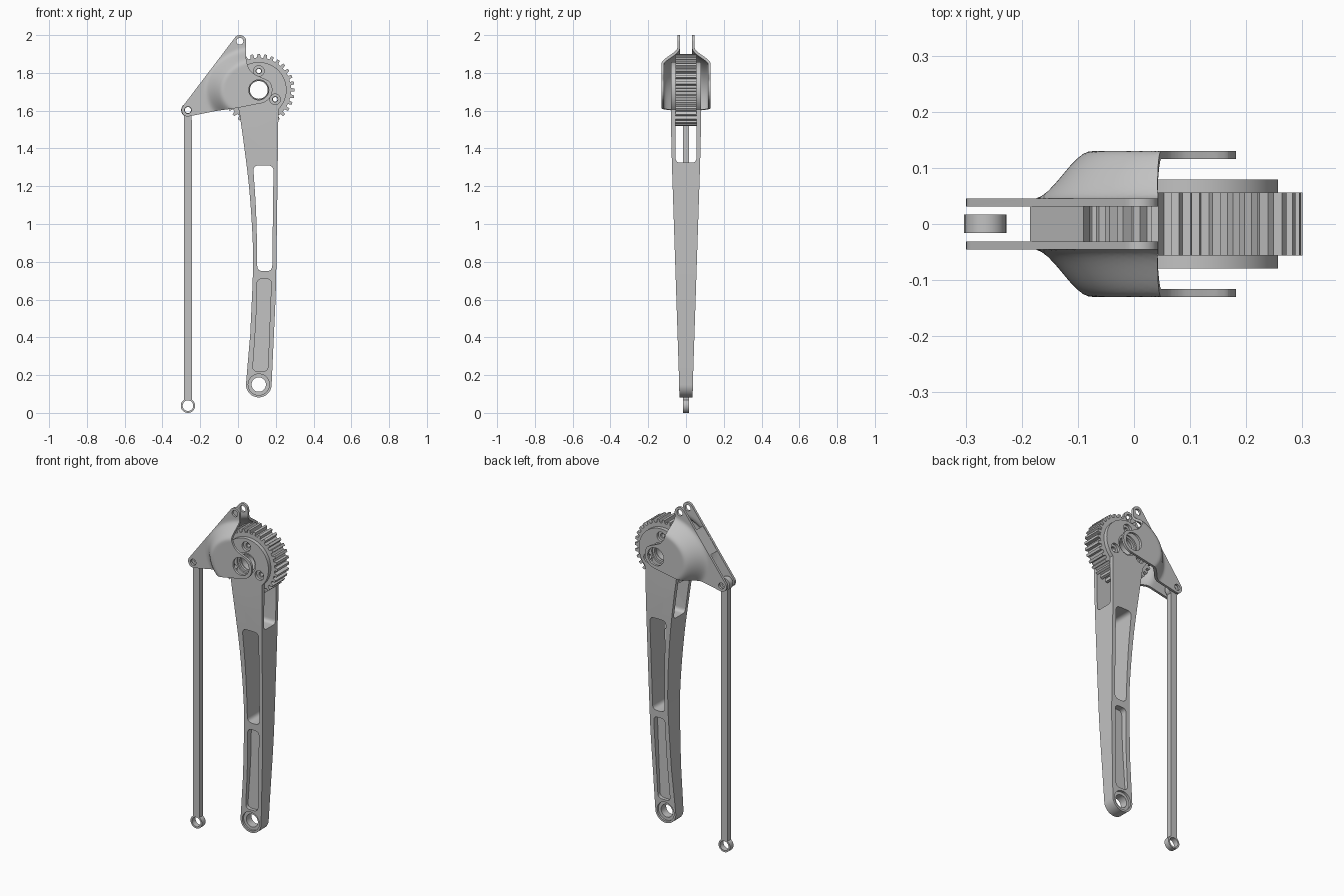
import bpy, bmesh
from math import sin, cos, pi, radians, hypot
from mathutils import Vector

cube = bpy.data.objects.get("Cube")
if cube:
    bpy.data.objects.remove(cube)

grey = bpy.data.materials.new("machined_grey")
grey.use_nodes = True
GREY = (0.54, 0.54, 0.54, 1)
grey.diffuse_color = GREY
grey.node_tree.nodes["Principled BSDF"].inputs["Base Color"].default_value = GREY

PIVOT = (0.11, 1.71)
FOOT = (0.11, 0.15)
ROD_EYE = (-0.265, 1.603)
TOP_EYE = (0.01, 1.967)


# ---- helpers ----
def make(name, bm):
    bmesh.ops.recalc_face_normals(bm, faces=bm.faces)
    if bm.calc_volume(signed=True) < 0:
        bmesh.ops.reverse_faces(bm, faces=bm.faces)
    me = bpy.data.meshes.new(name)
    bm.to_mesh(me)
    bm.free()
    ob = bpy.data.objects.new(name, me)
    me.materials.append(grey)
    bpy.context.collection.objects.link(ob)
    return ob


def prism(name, pts, a, b, axis="y"):
    """Extrude an outline from a to b along y (outline in xz) or x (outline in yz)."""
    bm = bmesh.new()
    place = (lambda p, d: (p[0], d, p[1])) if axis == "y" else (lambda p, d: (d, p[0], p[1]))
    near = [bm.verts.new(place(p, a)) for p in pts]
    far = [bm.verts.new(place(p, b)) for p in pts]
    bm.faces.new(near)
    bm.faces.new(far[::-1])
    for i in range(len(pts)):
        bm.faces.new((near[i - 1], far[i - 1], far[i], near[i]))
    return make(name, bm)


def arc(c, r, a0, a1, n=24):
    return [(c[0] + r * cos(radians(a0 + (a1 - a0) * i / n)),
             c[1] + r * sin(radians(a0 + (a1 - a0) * i / n))) for i in range(n + 1)]


def disc(name, c, r, a, b, n=40):
    return prism(name, arc(c, r, 0, 360, n)[:-1], a, b)


def spline(pts, n=6):
    """Smooth curve through the points."""
    v = [Vector(p) for p in pts]
    v = [2 * v[0] - v[1]] + v + [2 * v[-1] - v[-2]]
    out = []
    for p0, p1, p2, p3 in zip(v, v[1:], v[2:], v[3:]):
        for i in range(n):
            t = i / n
            out.append(tuple(0.5 * (2 * p1 + (p2 - p0) * t + (2 * p0 - 5 * p1 + 4 * p2 - p3) * t * t
                                    + (3 * p1 - p0 - 3 * p2 + p3) * t ** 3)))
    return out + [tuple(v[-2])]


def rounded(pts, r, n=6):
    """Polygon with rounded corners (gentle bends of curves stay as they are)."""
    v = [Vector(p) for p in pts]
    out = []
    for i, p in enumerate(v):
        a, b = v[i - 1] - p, v[(i + 1) % len(v)] - p
        if a.angle(b) > radians(150):
            out.append(tuple(p))
            continue
        s, e = p + a.normalized() * r, p + b.normalized() * r
        for k in range(n + 1):
            t = k / n
            out.append(tuple(s * (1 - t) ** 2 + p * 2 * t * (1 - t) + e * t * t))
    return out


def evaluated(ob):
    bpy.context.view_layer.update()
    ev = ob.evaluated_get(bpy.context.evaluated_depsgraph_get())
    return bpy.data.meshes.new_from_object(ev)


def bake(ob):
    me = evaluated(ob)
    ob.modifiers.clear()
    ob.data = me


def boolean(ob, cutter, op="DIFFERENCE"):
    """Apply a cut; if a solver returns nothing, try the next one."""
    m = ob.modifiers.new("bool", "BOOLEAN")
    m.operation, m.object = op, cutter
    for solver in ("EXACT", "MANIFOLD", "FLOAT"):
        m.solver = solver
        me = evaluated(ob)
        if me.polygons:
            break
    ob.modifiers.clear()
    if me.polygons:
        ob.data = me
    bpy.data.objects.remove(cutter)


def drill(ob, c, r, a=-0.3, b=0.3):
    boolean(ob, disc("drill", c, r, a, b))


# ---- main arm: side outline crossed with the tapering edge outline ----
left = spline([(0.006, 1.6), (0.03, 1.43), (0.058, 1.2), (0.076, 0.95), (0.079, 0.75), (0.065, 0.42)])
right = spline([(0.187, 0.35), (0.2, 0.65), (0.206, 1.0), (0.21, 1.3)])
outline = left + arc(FOOT, 0.068, 180, 360) + right + arc(PIVOT, 0.147, -45, 225, 60)[:-1]
arm = prism("main_arm", outline, -0.2, 0.2)
edge = [(0.034, -0.1), (0.036, 0.15), (0.075, 1.33), (0.079, 1.5), (0.079, 2.1)]
boolean(arm, prism("taper", edge + [(-y, z) for y, z in reversed(edge)], -0.5, 0.5, "x"), "INTERSECT")

# fork slot that straddles the gear
fork = rounded([(-0.055, 1.325), (0.055, 1.325), (0.055, 2.2), (-0.055, 2.2)], 0.025)
boolean(arm, prism("fork_slot", fork, -0.5, 0.5, "x"))

# open window and the two shallow pockets
window = spline([(0.08, 1.31), (0.094, 1.1), (0.1, 0.92), (0.102, 0.75)], 3) + [(0.181, 0.75), (0.188, 1.31)]
boolean(arm, prism("window", rounded(window, 0.03), -0.3, 0.3))
pocket = spline([(0.101, 0.71), (0.096, 0.5), (0.077, 0.22)], 3) + [(0.158, 0.22), (0.177, 0.71)]
for s in (-1, 1):
    boolean(arm, prism("pocket", rounded(pocket, 0.028), s * 0.018, s * 0.3))

# foot eye, pivot bore and bolt holes
bolts = [arc(PIVOT, 0.1, a, a, 1)[0] for a in (90, 210, 330)]
drill(arm, FOOT, 0.038)
drill(arm, PIVOT, 0.05)
for s in (-1, 1):
    drill(arm, FOOT, 0.056, s * 0.024, s * 0.3)
    drill(arm, PIVOT, 0.062, s * 0.07, s * 0.3)
    for p in bolts:
        drill(arm, p, 0.028, s * 0.064, s * 0.3)
for p in bolts:
    drill(arm, p, 0.014)

# ---- gear ----
teeth = 32
gear_pts = []
for i in range(teeth):
    for f, r in ((-0.29, 0.171), (-0.19, 0.19), (0.19, 0.19), (0.29, 0.171)):
        gear_pts += arc(PIVOT, r, (i + f) * 360 / teeth, 0, 1)[:1]
gear = prism("gear", gear_pts, -0.056, 0.056)
drill(gear, PIVOT, 0.047)
for p in bolts:
    drill(gear, p, 0.012)

# ---- rocker cheeks: flat at the eyes, bulging out around the pivot ----
bm = bmesh.new()
bmesh.ops.create_grid(bm, x_segments=56, y_segments=56, size=0.29)
for v in bm.verts:
    x, z = v.co.x - 0.06, v.co.y + 1.79
    d = hypot(x - PIVOT[0], 1.25 * (z - PIVOT[1]))
    t = min(max((d - 0.185) / 0.105, 0), 1)
    v.co = (x, 0.13 - 0.085 * t * t * (3 - 2 * t), z)
cheek = make("rocker_cheeks", bm)
facing = sum(p.normal.y for p in cheek.data.polygons)
m = cheek.modifiers.new("thickness", "SOLIDIFY")
m.thickness, m.offset = 0.014, -1 if facing > 0 else 1
bake(cheek)

inner = spline([(0.043, 1.955), (0.043, 1.88), (0.055, 1.83), (0.08, 1.798), (0.115, 1.78), (0.15, 1.765)], 4)
shape = (arc(ROD_EYE, 0.034, 270, 143, 14) + arc(TOP_EYE, 0.033, 143, 0, 14) + inner
         + arc(PIVOT, 0.072, 38, -80, 20) + [(0.0, 1.615), (-0.12, 1.598)])
boolean(cheek, prism("cheek_outline", shape, -0.01, 0.3), "INTERSECT")
drill(cheek, PIVOT, 0.053)
for p in (ROD_EYE, TOP_EYE):
    drill(cheek, p, 0.018)
m = cheek.modifiers.new("both_sides", "MIRROR")
m.use_axis = (False, True, False)
m.use_mirror_merge = False
bake(cheek)

# ---- bridge joining the cheeks along the sloping edge ----
prism("rocker_bridge", [(-0.185, 1.762), (-0.09, 1.886), (-0.078, 1.862), (-0.1, 1.825),
                        (-0.135, 1.765), (-0.16, 1.745)], -0.036, 0.036)

# ---- push rod with an eye at each end ----
foot_eye = (ROD_EYE[0], 0.038)
rod_pts = arc(foot_eye, 0.038, 124, 416, 40) + arc(ROD_EYE, 0.036, -56, 236, 40)
rod = prism("push_rod", rod_pts, -0.016, 0.017)
drill(rod, foot_eye, 0.028)
drill(rod, ROD_EYE, 0.016)

# ---- shading ----
bpy.ops.object.select_all(action="DESELECT")
for ob in bpy.context.collection.objects:
    if ob.type == "MESH":
        ob.select_set(True)
        bpy.context.view_layer.objects.active = ob
bpy.ops.object.shade_smooth_by_angle(angle=radians(30))
